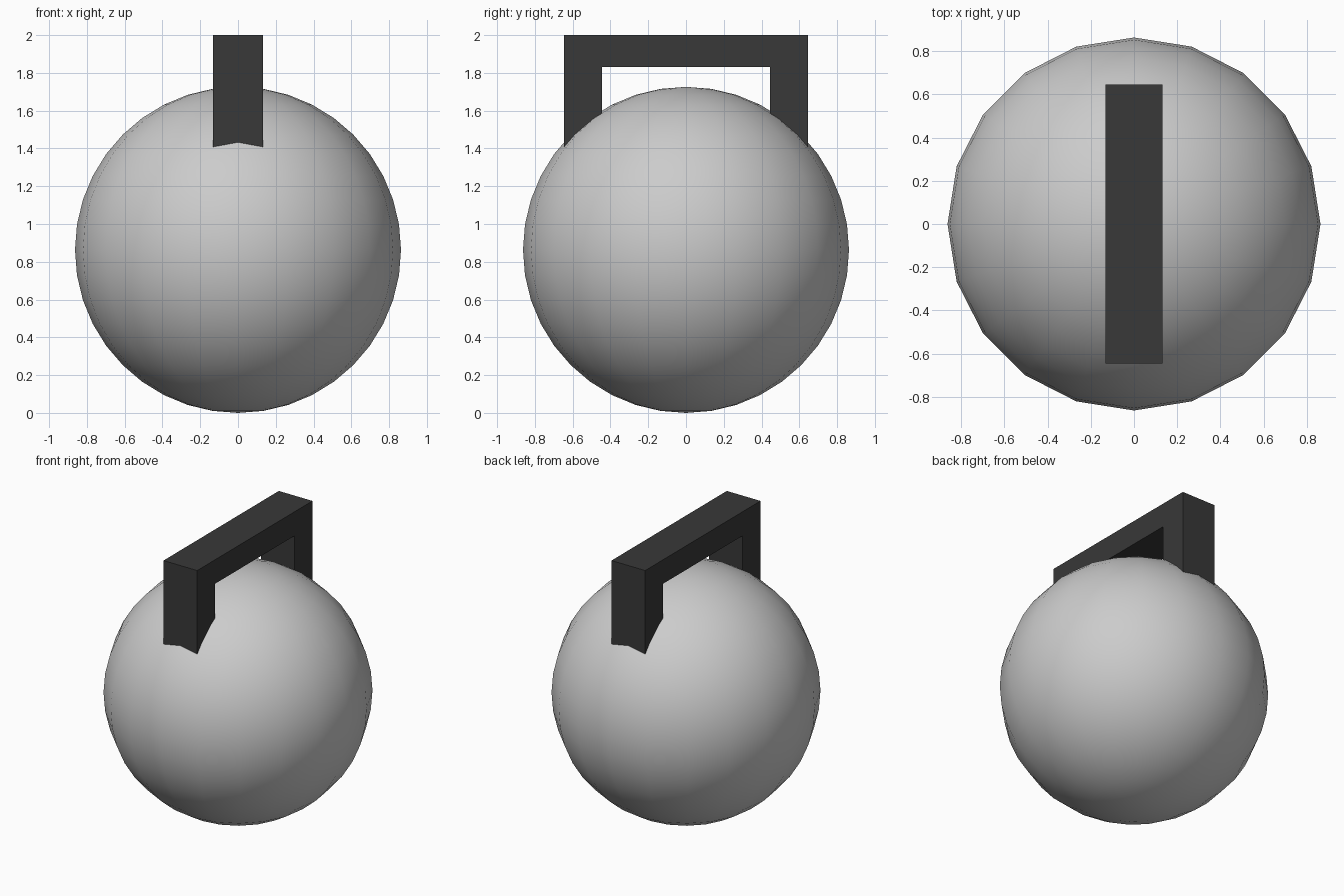
import bpy
import bmesh

if "Cube" in bpy.data.objects:
    bpy.data.objects.remove(bpy.data.objects["Cube"])

R = 0.863

# Round weight body
bpy.ops.mesh.primitive_uv_sphere_add(segments=20, ring_count=20, radius=R, location=(0, 0, R))
body = bpy.context.object
body.name = "weight_body"
bpy.ops.object.shade_smooth()

# Square arch handle: profile in the y-z plane, extruded along x
profile = [(-0.645, 1.36), (-0.645, 2.0), (0.645, 2.0), (0.645, 1.36),
           (0.445, 1.36), (0.445, 1.83), (-0.445, 1.83), (-0.445, 1.36)]
half_width = 0.132
bm = bmesh.new()
face = bm.faces.new([bm.verts.new((-half_width, y, z)) for y, z in profile])
ext = bmesh.ops.extrude_face_region(bm, geom=[face], use_keep_orig=True)
moved = [v for v in ext["geom"] if isinstance(v, bmesh.types.BMVert)]
bmesh.ops.translate(bm, verts=moved, vec=(2 * half_width, 0, 0))
bmesh.ops.recalc_face_normals(bm, faces=bm.faces)
mesh = bpy.data.meshes.new("handle")
bm.to_mesh(mesh)
bm.free()
handle = bpy.data.objects.new("handle", mesh)
bpy.context.collection.objects.link(handle)

# Dark handle colour
dark = bpy.data.materials.new("dark_handle")
dark.diffuse_color = (0.04, 0.04, 0.04, 1)
dark.use_nodes = True
dark.node_tree.nodes["Principled BSDF"].inputs["Base Color"].default_value = dark.diffuse_color
mesh.materials.append(dark)
